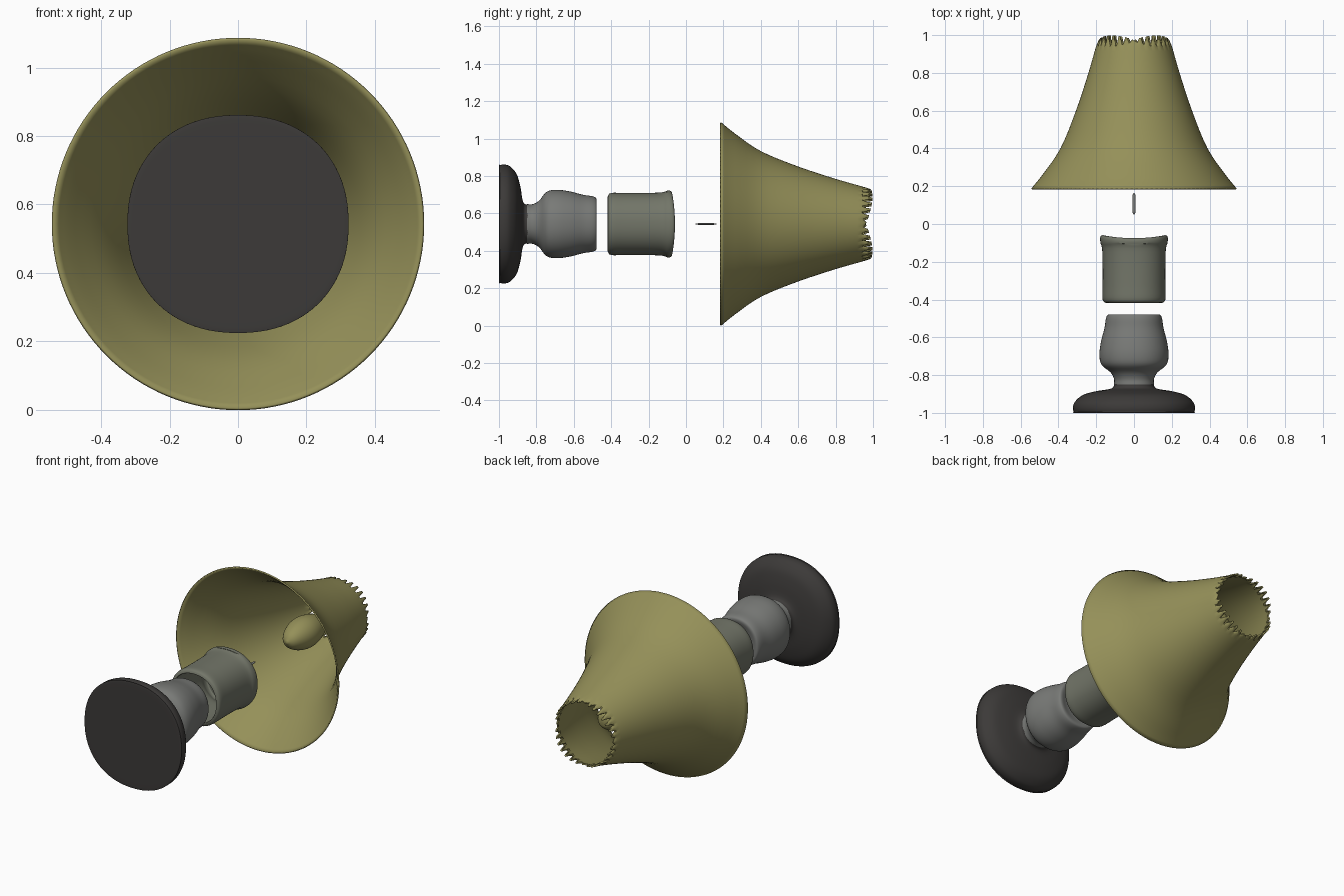
import bpy, bmesh, math
from mathutils import Vector

if "Cube" in bpy.data.objects:
    bpy.data.objects.remove(bpy.data.objects["Cube"])

CZ = 0.543  # height of the lamp's horizontal axis


def material(name, rgb):
    m = bpy.data.materials.new(name)
    m.diffuse_color = (*rgb, 1)
    m.use_nodes = True
    m.node_tree.nodes["Principled BSDF"].inputs["Base Color"].default_value = m.diffuse_color
    return m


def smooth_profile(pts, n=4):
    # Catmull-Rom through (radius, y) points
    p = [Vector(q) for q in pts]
    p = [2 * p[0] - p[1]] + p + [2 * p[-1] - p[-2]]
    out = []
    for i in range(1, len(p) - 2):
        a, b, c, d = p[i - 1:i + 3]
        for k in range(n):
            t = k / n
            out.append(0.5 * (2 * b + (c - a) * t + (2 * a - 5 * b + 4 * c - d) * t * t
                              + (3 * b - a - 3 * c + d) * t ** 3))
    return out + [p[-2]]


def lathe(name, pts, mat, segs=96, power=2.0, shift=None, thickness=0, sx=1, sz=1):
    # Spin a profile about the y axis; power > 2 squares off the section
    bm = bmesh.new()
    rings = []
    for r, y in smooth_profile(pts):
        r = max(r, 0)
        if r < 0.0005:
            rings.append([bm.verts.new((0, y, CZ))] * segs)
            continue
        ring = []
        for i in range(segs):
            a = 2 * math.pi * i / segs
            c, s = math.cos(a), math.sin(a)
            k = r / (abs(c) ** power + abs(s) ** power) ** (1 / power)
            dy = shift(i, a, r, y) if shift else 0
            ring.append(bm.verts.new((k * c * sx, y + dy, CZ + k * s * sz)))
        rings.append(ring)
    for r0, r1 in zip(rings, rings[1:]):
        for i in range(segs):
            j = (i + 1) % segs
            vs = list(dict.fromkeys((r0[i], r0[j], r1[j], r1[i])))
            if len(vs) > 2:
                bm.faces.new(vs)
    bmesh.ops.recalc_face_normals(bm, faces=bm.faces)
    me = bpy.data.meshes.new(name)
    bm.to_mesh(me)
    bm.free()
    ob = bpy.data.objects.new(name, me)
    bpy.context.collection.objects.link(ob)
    me.materials.append(mat)
    if thickness:
        mod = ob.modifiers.new("wall", 'SOLIDIFY')
        mod.thickness = thickness
        mod.offset = 0
    bpy.ops.object.select_all(action='DESELECT')
    ob.select_set(True)
    bpy.context.view_layer.objects.active = ob
    bpy.ops.object.shade_smooth_by_angle(angle=math.radians(45))
    return ob


olive = material("olive_fabric", (0.30, 0.28, 0.10))
grey_green = material("grey_green", (0.17, 0.18, 0.14))
grey = material("grey_glaze", (0.19, 0.195, 0.185))
dark = material("dark_base", (0.045, 0.042, 0.04))


# Shade: flared shell with a frayed narrow end
def frayed(i, a, r, y):
    if y < 0.94:
        return 0
    diagonal = abs(math.sin(2 * a)) ** 0.7
    f = (y - 0.94) / 0.03
    return f * (0.03 * diagonal * (1 if i % 4 < 2 else -1) - 0.012 * math.cos(a) ** 4)


lathe("shade", [(0.541, 0.185), (0.48, 0.26), (0.385, 0.40), (0.303, 0.60),
                (0.237, 0.80), (0.197, 0.94), (0.186, 0.97)],
      olive, segs=128, shift=frayed, thickness=0.008)

# Bulb inside the shade
lathe("bulb", [(0, 0.46), (0.045, 0.49), (0.08, 0.56), (0.09, 0.64),
               (0.07, 0.73), (0.04, 0.78), (0, 0.79)], olive, segs=48)

# Thin rod between stem and shade
lathe("rod", [(0, 0.05), (0.007, 0.06), (0.008, 0.105), (0.007, 0.155), (0, 0.165)],
      grey, segs=16, sz=0.55)


# Upper stem: hollow sleeve with a gently wavy rim
def wavy(i, a, r, y):
    return 0.008 * math.cos(2 * a) if y > -0.10 and r > 0.08 else 0


lathe("upper_stem", [(0.145, -0.415), (0.162, -0.40), (0.162, -0.33), (0.162, -0.22),
                     (0.165, -0.13), (0.175, -0.095), (0.170, -0.072), (0.14, -0.076),
                     (0.07, -0.085), (0, -0.088)],
      grey_green, power=2.2, shift=wavy, thickness=0.008)

# Lower stem: bulging body that narrows into the neck
lathe("lower_stem", [(0, -0.495), (0.08, -0.49), (0.13, -0.478), (0.147, -0.495),
                     (0.156, -0.55), (0.174, -0.62), (0.183, -0.69), (0.172, -0.745),
                     (0.125, -0.785), (0.106, -0.82), (0.106, -0.85)],
      grey, power=2.15)

# Base: rounded disc with a neck collar
lathe("base", [(0.105, -0.80), (0.105, -0.84), (0.118, -0.87), (0.20, -0.885),
               (0.27, -0.905), (0.312, -0.94), (0.323, -0.97), (0.319, -0.995),
               (0.308, -1.0), (0.15, -1.0), (0, -1.0)],
      dark, power=2.2, sz=0.985)
